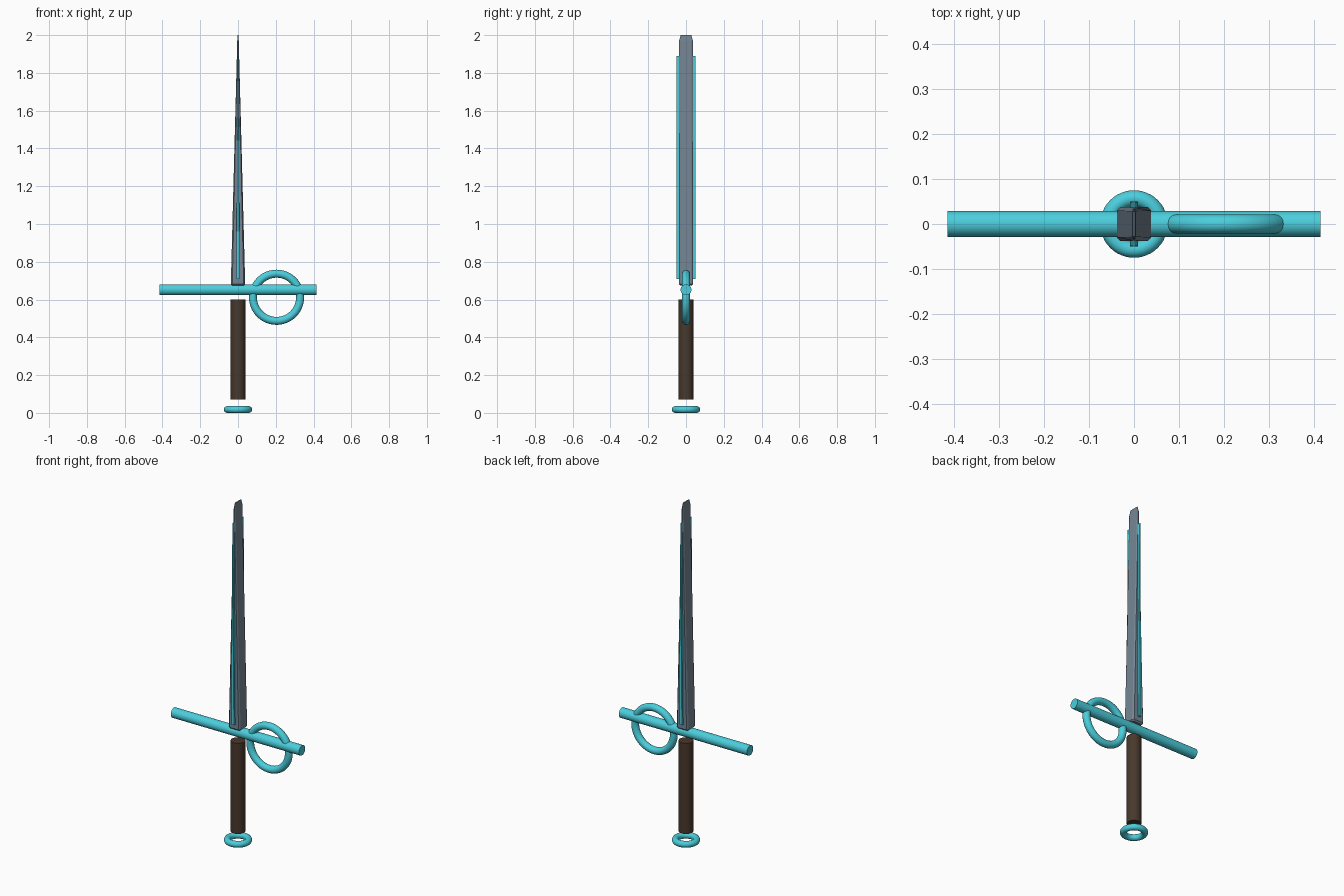
import bpy, bmesh
from math import pi

if "Cube" in bpy.data.objects:
    bpy.data.objects.remove(bpy.data.objects["Cube"])


def material(name, rgb):
    m = bpy.data.materials.new(name)
    m.diffuse_color = (*rgb, 1)
    m.use_nodes = True
    m.node_tree.nodes["Principled BSDF"].inputs["Base Color"].default_value = m.diffuse_color
    return m


STEEL = material("steel", (0.18, 0.24, 0.30))
CYAN = material("cyan", (0.07, 0.62, 0.72))
WOOD = material("dark_wood", (0.065, 0.04, 0.025))


def finish(name, mat, smooth=True):
    ob = bpy.context.object
    ob.name = name
    ob.data.materials.append(mat)
    if smooth:
        bpy.ops.object.shade_smooth_by_angle()
    return ob


def rod(name, mat, r, length, loc, rot=(0, 0, 0)):
    bpy.ops.mesh.primitive_cylinder_add(vertices=32, radius=r, depth=length,
                                        location=loc, rotation=rot)
    return finish(name, mat)


def ring(name, mat, major, minor, loc, rot=(0, 0, 0)):
    bpy.ops.mesh.primitive_torus_add(major_segments=48, minor_segments=16,
                                     major_radius=major, minor_radius=minor,
                                     location=loc, rotation=rot)
    return finish(name, mat)


def loft(name, mat, sections):
    """Skin rectangles with cut corners: (z, half x, half y, cut x, cut y, y centre)."""
    bm = bmesh.new()
    loops = []
    for z, hx, hy, cx, cy, y0 in sections:
        pts = [(hx, hy - cy), (hx - cx, hy), (cx - hx, hy), (-hx, hy - cy),
               (-hx, cy - hy), (cx - hx, -hy), (hx - cx, -hy), (hx, cy - hy)]
        loops.append([bm.verts.new((x, y + y0, z)) for x, y in pts])
    for a, b in zip(loops, loops[1:]):
        for i in range(8):
            j = (i + 1) % 8
            bm.faces.new((a[i], a[j], b[j], b[i]))
    bm.faces.new(loops[0])
    bm.faces.new(loops[-1])
    bmesh.ops.recalc_face_normals(bm, faces=bm.faces)
    me = bpy.data.meshes.new(name)
    bm.to_mesh(me)
    bm.free()
    me.materials.append(mat)
    bpy.context.collection.objects.link(bpy.data.objects.new(name, me))


# blade: wedge thinning to a chisel tip, with cut corners
loft("blade", STEEL, [
    (0.675, 0.030, 0.030, 0.002, 0.002, 0),
    (0.683, 0.038, 0.038, 0.008, 0.008, 0),
    (1.970, 0.004, 0.037, 0.002, 0.008, 0),
    (2.000, 0.002, 0.028, 0.001, 0.002, 0)])

# glowing strips on the front and back of the blade
for side, label in ((-1, "front"), (1, "back")):
    loft(f"{label}_blade_strip", CYAN, [
        (0.71, 0.009, 0.008, 0.001, 0.001, side * 0.042),
        (1.89, 0.002, 0.008, 0.0005, 0.001, side * 0.042)])

# hilt
rod("crossguard", CYAN, 0.029, 0.83, (0, 0, 0.652), (0, pi / 2, 0))
ring("finger_ring", CYAN, 0.125, 0.021, (0.204, 0, 0.612), (pi / 2, 0, 0))
rod("grip", WOOD, 0.039, 0.53, (0, 0, 0.335))
ring("pommel_ring", CYAN, 0.057, 0.018, (0, 0, 0.018))
